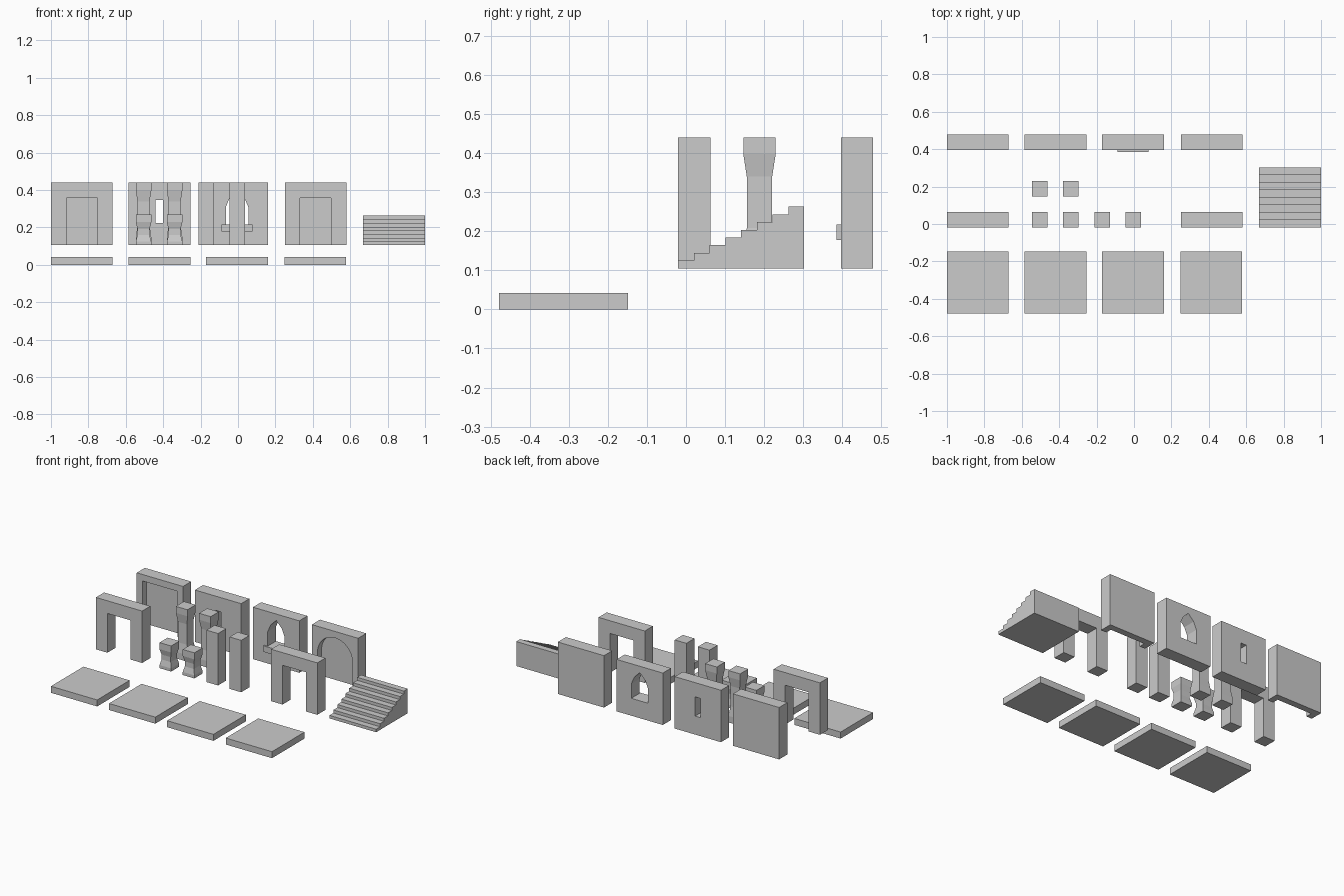
import bpy, bmesh, math

if "Cube" in bpy.data.objects:
    bpy.data.objects.remove(bpy.data.objects["Cube"])

BASE, TOP = 0.105, 0.44          # raised pieces
FRONT_Y, BACK_Y = (-0.02, 0.063), (0.396, 0.479)
W = 0.165                        # half width of a wall or floor tile


def obj_from(bm, name):
    bmesh.ops.recalc_face_normals(bm, faces=bm.faces)
    me = bpy.data.meshes.new(name)
    bm.to_mesh(me)
    bm.free()
    ob = bpy.data.objects.new(name, me)
    bpy.context.collection.objects.link(ob)
    return ob


def prism(name, pts, lo, hi, axis='y'):
    """Extrude a closed outline: (x, z) along y, or (y, z) along x."""
    place = (lambda a, b, t: (a, t, b)) if axis == 'y' else (lambda a, b, t: (t, a, b))
    bm = bmesh.new()
    rings = [[bm.verts.new(place(a, b, t)) for a, b in pts] for t in (lo, hi)]
    for ring in rings:
        bm.faces.new(ring)
    n = len(pts)
    for i in range(n):
        j = (i + 1) % n
        bm.faces.new((rings[0][i], rings[0][j], rings[1][j], rings[1][i]))
    return obj_from(bm, name)


def rect(x0, x1, z0, z1):
    return [(x0, z0), (x1, z0), (x1, z1), (x0, z1)]


def box(name, x, y, z):
    return prism(name, rect(*x, *z), *y)


def column(name, cx, cy, profile):
    """Square column from (z, half width) levels."""
    bm = bmesh.new()
    rings = [[bm.verts.new((cx + sx * h, cy + sy * h, z))
              for sx, sy in ((-1, -1), (1, -1), (1, 1), (-1, 1))] for z, h in profile]
    bm.faces.new(rings[0])
    bm.faces.new(rings[-1])
    for a, b in zip(rings, rings[1:]):
        for i in range(4):
            j = (i + 1) % 4
            bm.faces.new((a[i], a[j], b[j], b[i]))
    return obj_from(bm, name)


def cut_wall(name, cx, outline, depth):
    """Back-row wall with an outline (relative to cx) cut in from the front."""
    wall = box(name, (cx - W, cx + W), BACK_Y, (BASE, TOP))
    cutter = prism("cutter", [(cx + x, z) for x, z in outline],
                   BACK_Y[0] - 0.05, BACK_Y[0] + depth)
    mod = wall.modifiers.new("cut", 'BOOLEAN')
    mod.operation, mod.object, mod.solver = 'DIFFERENCE', cutter, 'EXACT'
    bpy.context.view_layer.objects.active = wall
    bpy.ops.object.modifier_apply(modifier=mod.name)
    bpy.data.objects.remove(cutter)


# Floor tiles
for i, cx in enumerate((-0.835, -0.42, -0.005, 0.413)):
    box(f"floor_tile_{i + 1}", (cx - W, cx + W), (-0.479, -0.148), (0, 0.042))

# Open doorways
for side, cx in (("left", -0.835), ("right", 0.415)):
    d, h = 0.083, 0.358
    prism(f"doorway_{side}",
          [(cx + x, z) for x, z in ((-W, BASE), (-d, BASE), (-d, h), (d, h), (d, BASE),
                                    (W, BASE), (W, TOP), (-W, TOP))], *FRONT_Y)

# Back walls: square recess, slot window, pointed window, round-arch recess
cut_wall("square_recess_wall", -0.835, rect(-0.125, 0.125, BASE - 0.1, 0.398), 0.041)
cut_wall("slot_window_wall", -0.42, rect(-0.02, 0.02, 0.224, 0.348), 0.2)
cut_wall("pointed_window_wall", -0.005,
         [(-0.06, 0.217), (0.06, 0.217), (0.06, 0.31), (0.04, 0.357),
          (0, 0.398), (-0.04, 0.357), (-0.06, 0.31)], 0.2)
R = 0.125
arch = [(R * math.cos(math.pi * i / 16), 0.273 + R * math.sin(math.pi * i / 16))
        for i in range(17)]
cut_wall("arch_recess_wall", 0.415, [(-R, BASE - 0.1), (R, BASE - 0.1)] + arch, 0.041)
box("window_sill", (-0.088, 0.078), (0.385, 0.396), (0.178, 0.217))

# Columns
F, N = 0.0415, 0.0325
for i, cx in enumerate((-0.505, -0.339)):
    column(f"tall_flared_column_{i + 1}", cx, 0.188,
           [(BASE, F), (0.147, F), (0.208, N), (0.34, N), (0.398, F), (TOP, F)])
    column(f"short_flared_column_{i + 1}", cx, 0.0215,
           [(BASE, F), (0.125, F), (0.16, N), (0.192, N), (0.228, F), (0.27, F)])
for i, cx in enumerate((-0.17, -0.005)):
    column(f"square_column_{i + 1}", cx, 0.0215, [(BASE, F), (TOP, F)])

# Staircase
steps, y0, y1 = 8, -0.02, 0.302
run, rise = (y1 - y0) / steps, 0.158 / steps
outline = [(y1, BASE), (y0, BASE)]
for i in range(steps):
    z = BASE + rise * (i + 1)
    outline += [(y0 + run * i, z), (y0 + run * (i + 1), z)]
prism("staircase", outline, 0.667, 1.0, 'x')
